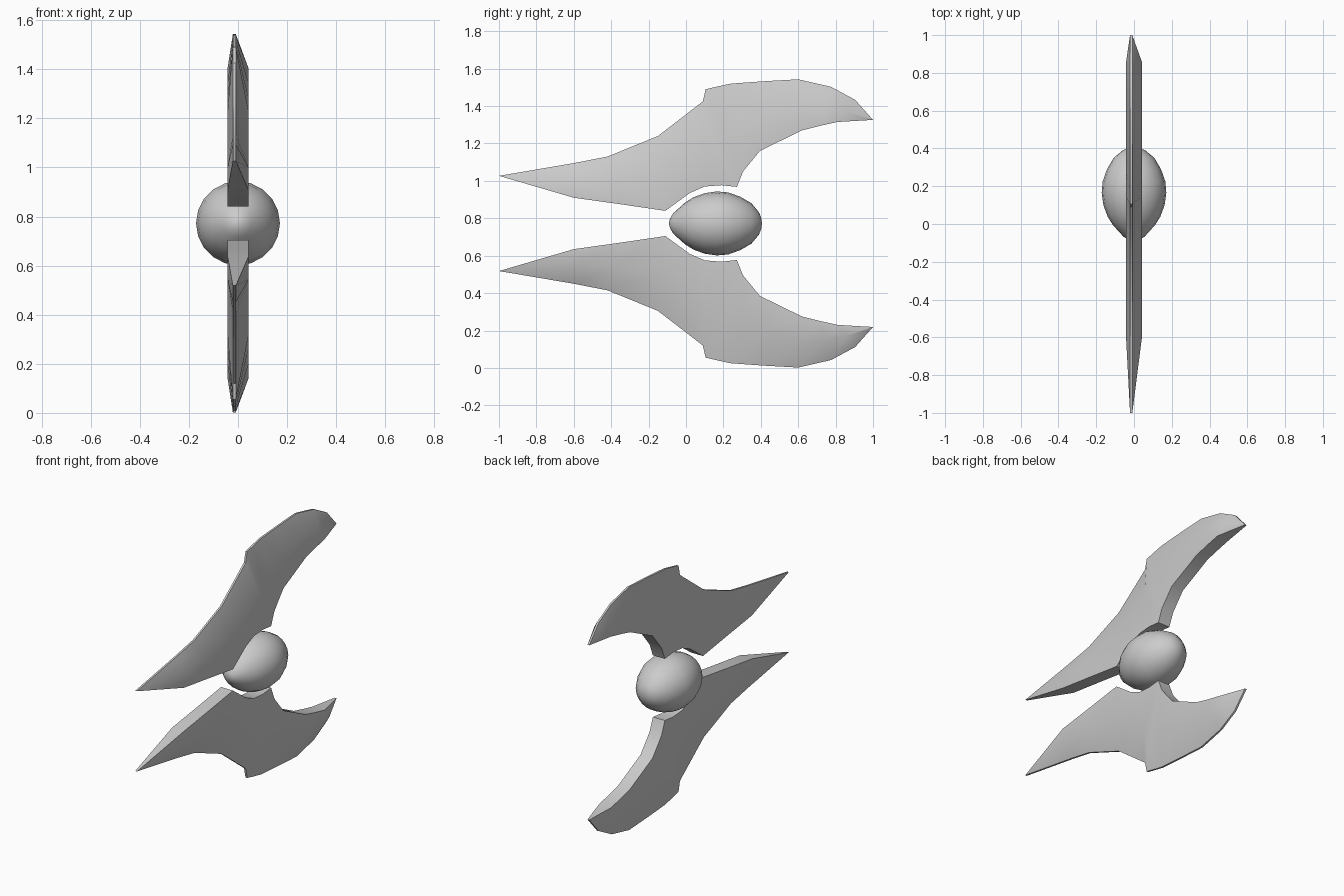
import bpy, bmesh, math

if "Cube" in bpy.data.objects:
    bpy.data.objects.remove(bpy.data.objects["Cube"])

MID_Z = 0.7725  # height of the mirror plane between the blades

# paired (y, z) points, outer cutting edge and inner thick edge, between both tips
TIP_A, TIP_B = (-1.0, 1.027), (1.0, 1.326)
OUTER = [(-0.6, 1.095), (-0.42, 1.13), (-0.15, 1.24), (-0.02, 1.34), (0.09, 1.425),
         (0.105, 1.49), (0.17, 1.505), (0.24, 1.52), (0.42, 1.533), (0.6, 1.543),
         (0.775, 1.503), (0.905, 1.433)]
INNER = [(-0.6, 0.91), (-0.35, 0.875), (-0.11, 0.84), (0.02, 0.935), (0.1, 0.97),
         (0.19, 0.977), (0.272, 0.968), (0.305, 1.05), (0.395, 1.16), (0.62, 1.27),
         (0.72, 1.295), (0.81, 1.315)]
THIN, THICK = (-0.021, -0.009), (-0.042, 0.042)


def finish(name, bm):
    bmesh.ops.recalc_face_normals(bm, faces=bm.faces)
    me = bpy.data.meshes.new(name)
    bm.to_mesh(me)
    bm.free()
    ob = bpy.data.objects.new(name, me)
    bpy.context.collection.objects.link(ob)
    bpy.ops.object.select_all(action='DESELECT')
    ob.select_set(True)
    bpy.context.view_layer.objects.active = ob
    bpy.ops.object.shade_smooth_by_angle(angle=math.radians(30))
    return ob


def blade(name, flip):
    bm = bmesh.new()

    def pair(p, xs):
        z = 2 * MID_Z - p[1] if flip else p[1]
        return [bm.verts.new((x, p[0], z)) for x in xs]

    tip_a, tip_b = pair(TIP_A, THIN), pair(TIP_B, THIN)
    outer = [pair(p, THIN) for p in OUTER]
    inner = [pair(p, THICK) for p in INNER]
    ridge = [pair(((a[0] + b[0]) / 2, (a[1] + b[1]) / 2), THICK)
             for a, b in zip(OUTER, INNER)]
    # both broad sides
    for s in (0, 1):
        for r, q in ((outer, ridge), (ridge, inner)):
            for i in range(len(r) - 1):
                bm.faces.new((r[i][s], r[i + 1][s], q[i + 1][s], q[i][s]))
            bm.faces.new((tip_a[s], r[0][s], q[0][s]))
            bm.faces.new((tip_b[s], r[-1][s], q[-1][s]))
    # rims along the cutting edge and the thick edge
    for edge in (outer, inner):
        loop = [tip_a] + edge + [tip_b]
        for a, b in zip(loop, loop[1:]):
            bm.faces.new((a[0], b[0], b[1], a[1]))
    return finish(name, bm)


def core():
    # egg shape turned around the y axis
    profile = [(-0.092, 0), (-0.085, 0.027), (-0.068, 0.055), (-0.005, 0.112),
               (0.04, 0.14), (0.1, 0.162), (0.165, 0.171), (0.225, 0.166),
               (0.29, 0.143), (0.35, 0.108), (0.39, 0.06), (0.402, 0.03), (0.406, 0)]
    bm = bmesh.new()
    verts = [bm.verts.new((r, y, MID_Z)) for y, r in profile]
    edges = [bm.edges.new(e) for e in zip(verts, verts[1:])]
    bmesh.ops.spin(bm, geom=verts + edges, cent=(0, 0, MID_Z), axis=(0, 1, 0),
                   angle=math.tau, steps=20)
    bmesh.ops.remove_doubles(bm, verts=bm.verts, dist=0.0005)
    return finish("core", bm)


blade("upper_blade", False)
blade("lower_blade", True)
core()
